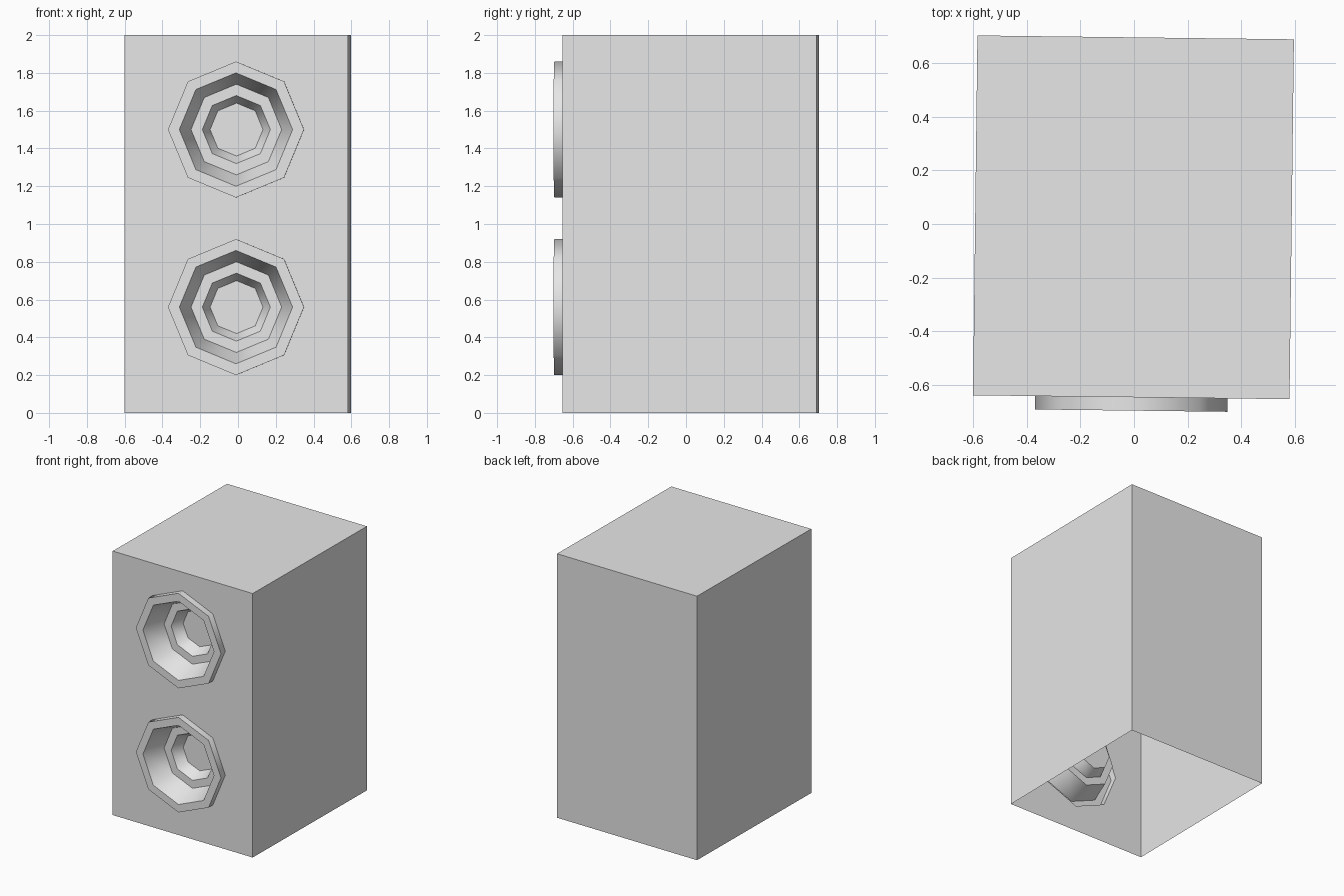
import bpy, bmesh
from math import cos, sin, pi, radians

cube = bpy.data.objects.get("Cube")
if cube:
    bpy.data.objects.remove(cube)

WIDTH, DEPTH, HEIGHT = 1.183, 1.345, 2.0
FRONT = -DEPTH / 2
SPLIT = 1.03                    # height where the two front panels meet
LOWER, UPPER = 0.56, 1.5        # speaker centre heights
SIDES = 8
# speaker profile: radius, depth behind the front panel
PROFILE = [(0.36, 0), (0.36, -0.05), (0.30, -0.05), (0.24, 0.115),
           (0.18, 0.115), (0.14, 0.20)]

grey = bpy.data.materials.new("light grey")
grey.use_nodes = True
grey.diffuse_color = (0.8, 0.8, 0.8, 1)
grey.node_tree.nodes["Principled BSDF"].inputs["Base Color"].default_value = (0.8, 0.8, 0.8, 1)


def finish(name, bm):
    mesh = bpy.data.meshes.new(name)
    bm.to_mesh(mesh)
    bm.free()
    mesh.materials.append(grey)
    obj = bpy.data.objects.new(name, mesh)
    bpy.context.collection.objects.link(obj)
    # the whole model stands turned very slightly
    obj.location = (-0.002, 0.025, 0)
    obj.rotation_euler.z = radians(-0.7)
    return obj


def ring(bm, radius, y, height):
    angles = [2 * pi * k / SIDES for k in range(SIDES)]
    return [bm.verts.new((radius * cos(a), y, height + radius * sin(a))) for a in angles]


def bridge(bm, outer, inner):
    for k in range(SIDES):
        n = (k + 1) % SIDES
        bm.faces.new((outer[k], outer[n], inner[n], inner[k]))


# Cabinet: a box open underneath, its front pierced by two holes
bm = bmesh.new()
bmesh.ops.create_cube(bm, size=1)
for v in bm.verts:
    v.co.x *= WIDTH
    v.co.y *= DEPTH
    v.co.z = (v.co.z + 0.5) * HEIGHT
bm.normal_update()
bmesh.ops.delete(bm, geom=[f for f in bm.faces if f.normal.z < -0.5 or f.normal.y < -0.5],
                 context='FACES')
for centre, low, high in ((LOWER, 0, SPLIT), (UPPER, SPLIT, HEIGHT)):
    w = WIDTH / 2
    border = [(w, centre), (w, high), (0, high), (-w, high),
              (-w, centre), (-w, low), (0, low), (w, low)]
    outer = [bm.verts.new((x, FRONT, z)) for x, z in border]
    bridge(bm, outer, ring(bm, PROFILE[0][0], FRONT, centre))
bmesh.ops.remove_doubles(bm, verts=bm.verts, dist=0.0001)
finish("cabinet", bm)

# Speakers: raised rim, stepped cone and flat centre
for name, centre in (("lower_speaker", LOWER), ("upper_speaker", UPPER)):
    bm = bmesh.new()
    rings = [ring(bm, r, FRONT + d, centre) for r, d in PROFILE]
    for outer, inner in zip(rings, rings[1:]):
        bridge(bm, outer, inner)
    bm.faces.new(rings[-1])
    speaker = finish(name, bm)
    bpy.ops.object.select_all(action='DESELECT')
    speaker.select_set(True)
    bpy.context.view_layer.objects.active = speaker
    bpy.ops.object.shade_smooth_by_angle(angle=radians(50))
